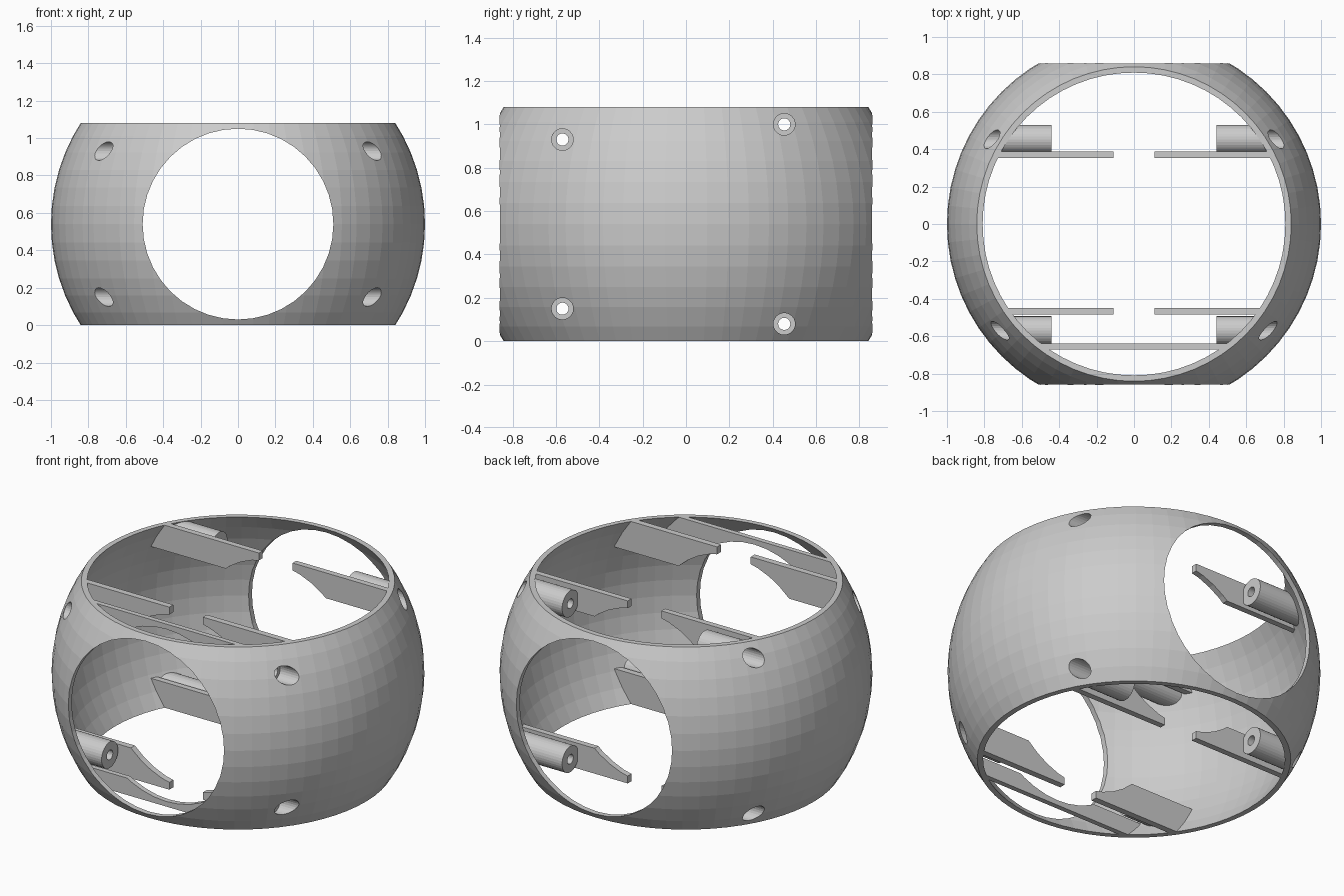
import bpy, bmesh, math
from mathutils import Matrix, Vector

if "Cube" in bpy.data.objects:
    bpy.data.objects.remove(bpy.data.objects["Cube"])

H = 1.08            # total height
C = H / 2           # sphere centre height
R_IN = 0.973        # inner sphere radius
HOLE = 0.51         # front / back opening radius


def finish(name, bm):
    bmesh.ops.recalc_face_normals(bm, faces=bm.faces)
    me = bpy.data.meshes.new(name)
    bm.to_mesh(me)
    bm.free()
    ob = bpy.data.objects.new(name, me)
    bpy.context.collection.objects.link(ob)
    return ob


def ball(name, r):
    bm = bmesh.new()
    bmesh.ops.create_uvsphere(bm, u_segments=64, v_segments=32, radius=r,
                              matrix=Matrix.Translation((0, 0, C)))
    return finish(name, bm)


def box(name, lo, hi):
    lo, hi = Vector(lo), Vector(hi)
    bm = bmesh.new()
    bmesh.ops.create_cube(bm, size=1, matrix=Matrix.Translation((lo + hi) / 2)
                          @ Matrix.Diagonal((*(hi - lo), 1)))
    return finish(name, bm)


def rod(name, axis, r, a, b, u, v, n=32):
    """Cylinder from a to b along 'X' (u, v = y, z) or 'Y' (u, v = x, z)."""
    if axis == 'X':
        pos, rot = ((a + b) / 2, u, v), Matrix.Rotation(math.pi / 2, 4, 'Y')
    else:
        pos, rot = (u, (a + b) / 2, v), Matrix.Rotation(math.pi / 2, 4, 'X')
    bm = bmesh.new()
    bmesh.ops.create_cone(bm, cap_ends=True, segments=n, radius1=r, radius2=r,
                          depth=b - a, matrix=Matrix.Translation(pos) @ rot)
    return finish(name, bm)


def boolean(ob, cutter, op='DIFFERENCE'):
    m = ob.modifiers.new("cut", 'BOOLEAN')
    m.operation, m.object, m.solver = op, cutter, 'EXACT'
    bpy.context.view_layer.objects.active = ob
    bpy.ops.object.modifier_apply(modifier=m.name)


# Shared cutters
inner = ball("cutter_inner", R_IN)
limit = ball("cutter_limit", R_IN + 0.008)
slab = box("cutter_slab", (-2, -2, 0), (2, 2, H))
opening = rod("cutter_opening", 'Y', HOLE, -1.5, 1.5, 0, C, 40)
cutters = [inner, limit, slab, opening]

# Hollow spherical shell, flat top and bottom, round front and back openings
shell = ball("shell", 1.0)
boolean(shell, inner)
boolean(shell, slab, 'INTERSECT')
boolean(shell, opening)

# Screw bosses with bores and counterbored heads in the shell
for y, dz, row in ((-0.57, 0.15, "front"), (0.453, 0.08, "back")):
    for z, level in ((dz, "lower"), (H - dz, "upper")):
        bore = rod("cutter_bore", 'X', 0.028, -1.5, 1.5, y, z, 24)
        boolean(shell, bore)
        cutters.append(bore)
        for s, side in ((-1, "left"), (1, "right")):
            a, b = sorted((s * 0.44, s * 0.95))
            boss = rod(f"{row}_{level}_{side}_boss", 'X', 0.077, a, b, y, z)
            a, b = sorted((s * 0.64, s * 1.4))
            head = rod("cutter_head", 'X', 0.05, a, b, y, z, 24)
            cutters.append(head)
            boolean(boss, limit, 'INTERSECT')
            boolean(boss, bore)
            boolean(boss, head)
            boolean(shell, head)


def plate(name, x0, x1, y0, y1, z0, z1):
    ob = box(name, (x0, y0, z0), (x1, y1, z1))
    boolean(ob, limit, 'INTERSECT')
    boolean(ob, opening)


# Short rib plates beside the bosses, trimmed by the openings
for y0, y1, h, row in ((-0.485, -0.448, 0.18, "front"), (0.353, 0.388, 0.15, "back")):
    for z0, z1, level in ((0, h, "lower"), (H - h, H, "upper")):
        plate(f"{row}_{level}_left_rib", -0.95, -0.11, y0, y1, z0, z1)
        plate(f"{row}_{level}_right_rib", 0.11, 0.95, y0, y1, z0, z1)

# Full-width cross ribs behind the front opening
plate("lower_cross_rib", -0.95, 0.95, -0.67, -0.64, 0, 0.1)
plate("upper_cross_rib", -0.95, 0.95, -0.67, -0.64, H - 0.1, H)

for c in cutters:
    bpy.data.objects.remove(c)
